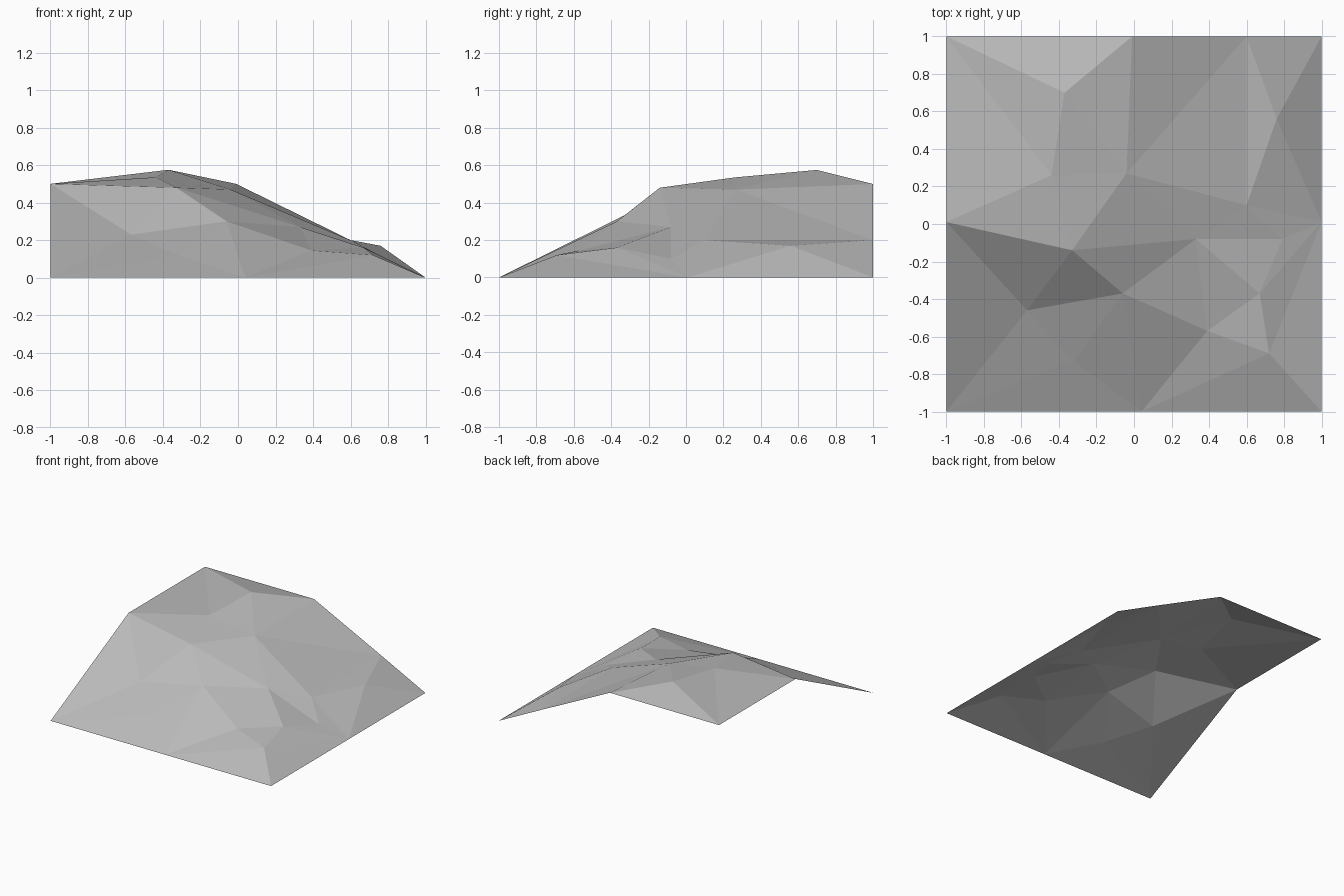
import bpy
from mathutils import Vector
from mathutils.geometry import delaunay_2d_cdt

cube = bpy.data.objects.get("Cube")
if cube:
    bpy.data.objects.remove(cube, do_unlink=True)

# Survey points of the hillside: the square rim, then the inner peaks and dips
points = {
    "back_right": (-1, 1, .5), "right_mid": (-1, .01, .5),
    "front_right": (-1, -1, 0), "front_mid": (.04, -1, 0),
    "front_left": (1, -1, 0), "left_mid": (1, .01, 0),
    "back_left": (1, 1, 0), "back_low": (.6, 1, .2), "back_high": (-.01, 1, .5),
    "summit": (-.37, .7, .575), "shoulder": (-.44, .26, .535),
    "saddle": (-.04, .27, .47), "brow": (-.33, -.14, .48),
    "ledge": (-.57, -.46, .23), "step": (-.06, -.37, .3),
    "apron": (-.32, -.73, .12), "knoll": (.33, -.08, .27),
    "bench": (.6, .1, .2), "hollow": (.79, -.08, .1),
    "spur": (.67, -.37, .16), "gully": (.39, -.57, .145),
    "toe": (.72, -.69, .12), "bump": (.76, .56, .17),
}

# Creases running over the ground from point to point
creases = [
    "back_right right_mid front_right front_mid front_left left_mid back_left back_low back_high back_right",
    "back_right summit back_high saddle brow right_mid shoulder summit saddle shoulder brow",
    "back_right shoulder",
    "saddle back_low bench saddle knoll bench hollow knoll brow step knoll gully",
    "right_mid ledge brow",
    "front_right ledge step",
    "ledge apron step",
    "front_right apron front_mid step gully front_mid toe gully spur toe",
    "knoll spur hollow left_mid spur",
    "front_left toe left_mid bench bump left_mid",
    "back_low bump back_left",
]

names = list(points)
edges = []
for crease in creases:
    ids = [names.index(n) for n in crease.split()]
    edges += zip(ids, ids[1:])

# Fill the creases with triangles, then lift each point to its height
flat = [Vector(p[:2]) for p in points.values()]
verts, _, faces, origin, _, _ = delaunay_2d_cdt(flat, edges, [], 0, 1e-5)
heights = [p[2] for p in points.values()]
ground = [(v.x, v.y, heights[o[0]] if o else 0) for v, o in zip(verts, origin)]

mesh = bpy.data.meshes.new("hillside")
mesh.from_pydata(ground, [], faces)
mesh.update()
hillside = bpy.data.objects.new("hillside", mesh)
bpy.context.collection.objects.link(hillside)

# Plain stone grey
grey = bpy.data.materials.new("stone_grey")
grey.use_nodes = True
colour = (.5, .5, .5, 1)
grey.diffuse_color = colour
grey.node_tree.nodes["Principled BSDF"].inputs["Base Color"].default_value = colour
mesh.materials.append(grey)
